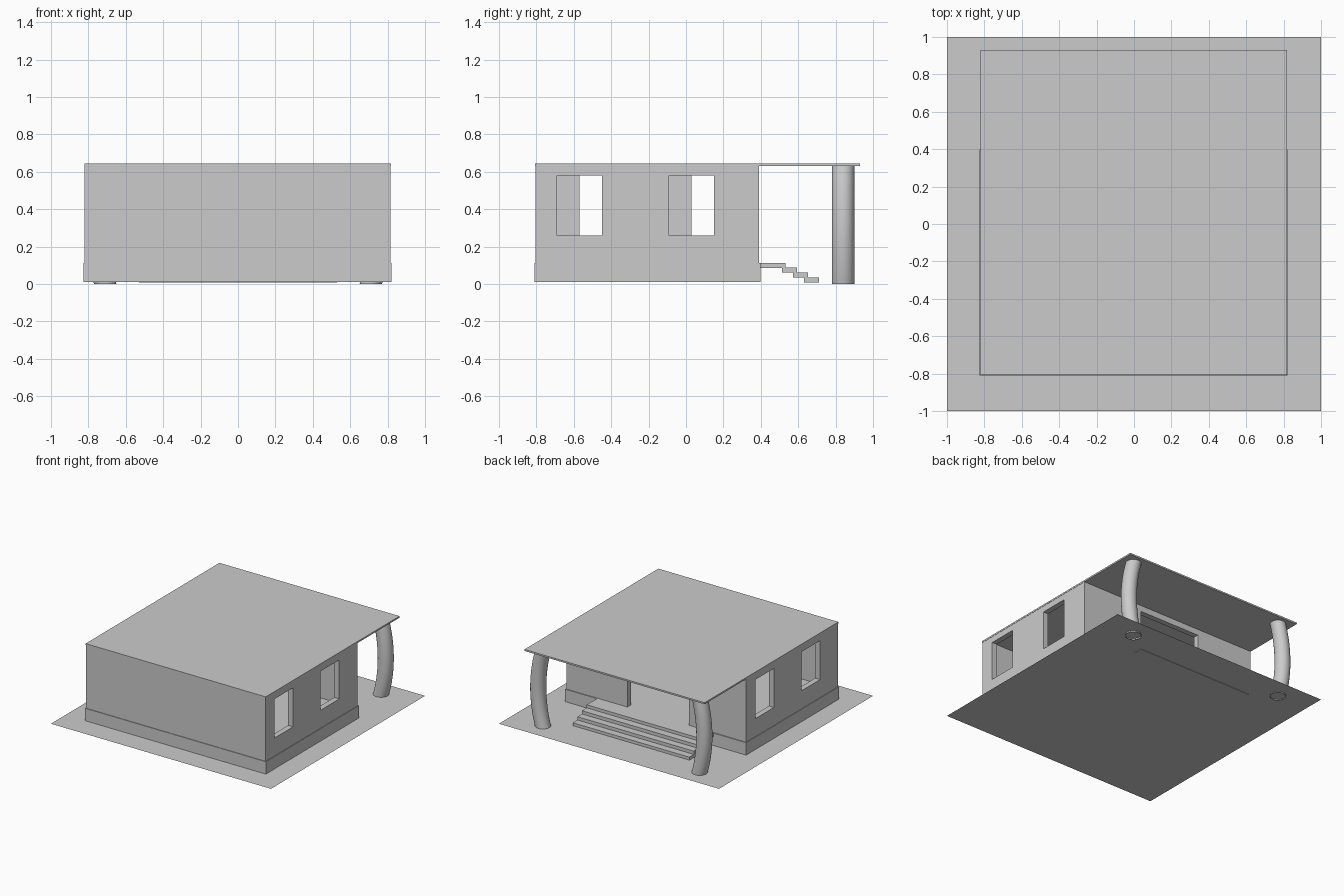
import bpy, bmesh, math

if "Cube" in bpy.data.objects:
    bpy.data.objects.remove(bpy.data.objects["Cube"])

grey = bpy.data.materials.new("plain_grey")
grey.diffuse_color = (0.6, 0.6, 0.6, 1)
grey.use_nodes = True
grey.node_tree.nodes["Principled BSDF"].inputs["Base Color"].default_value = grey.diffuse_color


def finish(name, bm):
    me = bpy.data.meshes.new(name)
    bm.to_mesh(me)
    bm.free()
    me.materials.append(grey)
    ob = bpy.data.objects.new(name, me)
    bpy.context.collection.objects.link(ob)
    return ob


def box(name, x0, x1, y0, y1, z0, z1):
    bm = bmesh.new()
    bmesh.ops.create_cube(bm, size=1)
    for v in bm.verts:
        v.co = (x1 if v.co.x > 0 else x0,
                y1 if v.co.y > 0 else y0,
                z1 if v.co.z > 0 else z0)
    return finish(name, bm)


def cut(target, *bounds):
    cutter = box("cutter", *bounds)
    cutter.hide_render = True
    mod = target.modifiers.new("cut", "BOOLEAN")
    mod.operation = "DIFFERENCE"
    mod.solver = "EXACT"
    mod.object = cutter
    bpy.context.view_layer.objects.active = target
    bpy.ops.object.modifier_apply(modifier=mod.name)
    bpy.data.objects.remove(cutter)


# thin ground sheet
bm = bmesh.new()
bmesh.ops.create_grid(bm, x_segments=1, y_segments=1, size=1)
for v in bm.verts:
    v.co.z = 0.01
finish("ground_sheet", bm)

# plinth with the floor on top
box("plinth", -0.825, 0.82, -0.81, 0.398, 0.01, 0.112)

# hollow walls with a doorway and two windows per side
T = 0.045
walls = box("walls", -0.82, 0.815, -0.805, 0.39, 0.112, 0.63)
cut(walls, -0.82 + T, 0.815 - T, -0.805 + T, 0.39 - T, 0.0, 0.8)
cut(walls, -0.30, 0.26, 0.30, 0.5, 0.0, 0.58)
for y in (-0.69, -0.09):
    cut(walls, 0.7, 0.9, y, y + 0.24, 0.26, 0.58)
    cut(walls, -0.9, -0.7, y + 0.12, y + 0.36, 0.26, 0.58)

# flat roof reaching over the porch
box("roof", -0.82, 0.817, -0.807, 0.93, 0.63, 0.643)

# porch steps
for i, (y0, y1, z1) in enumerate(((0.395, 0.533, 0.113), (0.512, 0.594, 0.088),
                                  (0.572, 0.653, 0.061), (0.632, 0.712, 0.034))):
    box("step_%d" % (i + 1), -0.53, 0.53, y0, y1, z1 - 0.027, z1)

# bowed porch columns
N, RINGS = 32, 16
for side, label in ((-1, "left"), (1, "right")):
    bm = bmesh.new()
    rings = []
    for i in range(RINGS + 1):
        t = i / RINGS
        cx = side * (0.71 + 0.045 * 4 * t * (1 - t))
        rings.append([bm.verts.new((cx + 0.06 * math.cos(2 * math.pi * k / N),
                                    0.84 + 0.06 * math.sin(2 * math.pi * k / N),
                                    0.632 * t)) for k in range(N)])
    for a, b in zip(rings, rings[1:]):
        for k in range(N):
            f = bm.faces.new((a[k], a[(k + 1) % N], b[(k + 1) % N], b[k]))
            f.smooth = True
    finish("column_" + label, bm)
